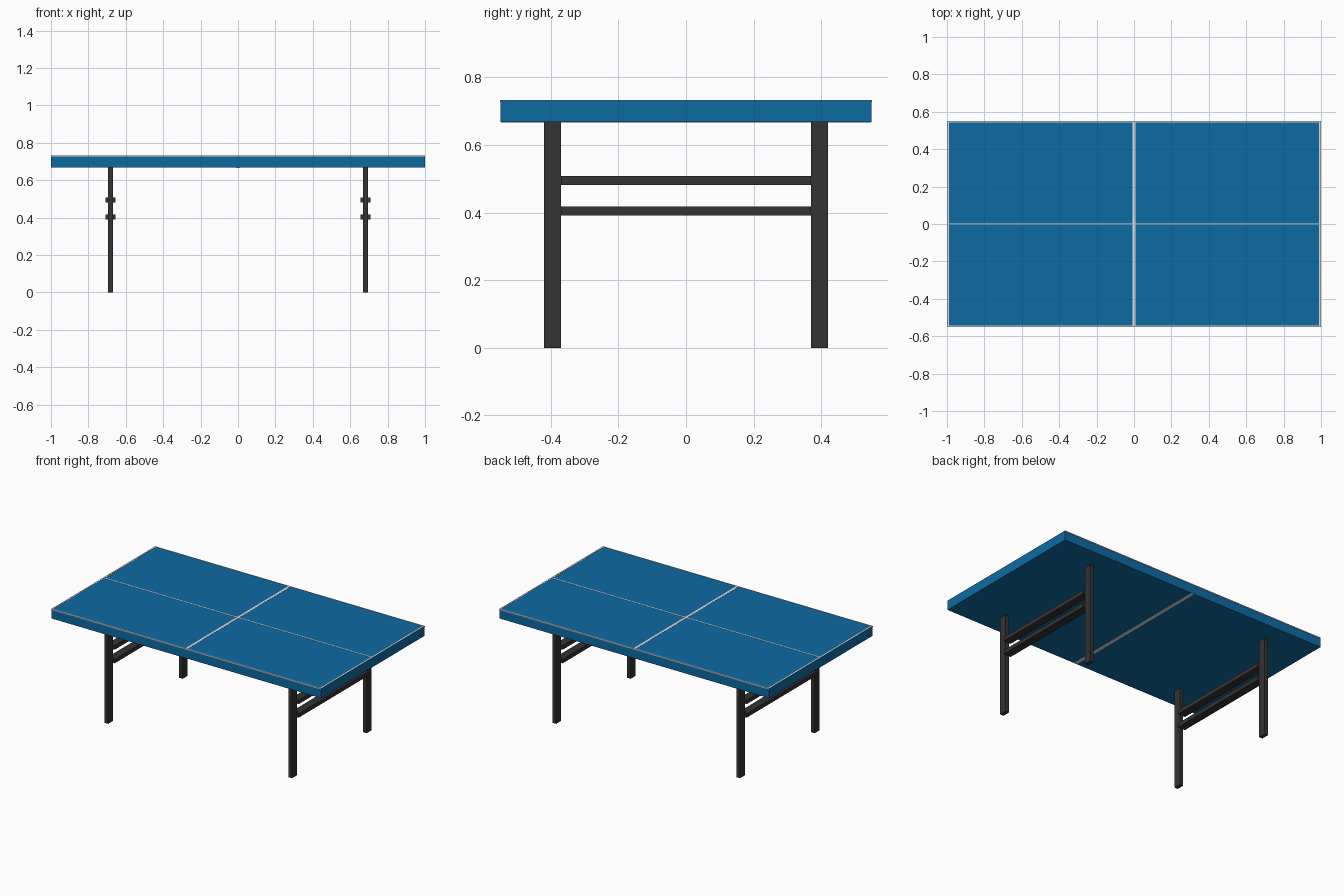
import bpy

if "Cube" in bpy.data.objects:
    bpy.data.objects.remove(bpy.data.objects["Cube"])


def material(name, rgb):
    m = bpy.data.materials.new(name)
    m.diffuse_color = (*rgb, 1.0)
    m.use_nodes = True
    m.node_tree.nodes["Principled BSDF"].inputs["Base Color"].default_value = m.diffuse_color
    return m


blue = material("table blue", (0.004, 0.147, 0.365))
dark = material("dark metal", (0.033, 0.033, 0.033))
white = material("line white", (0.74, 0.74, 0.74))


def box(name, lo, hi, mat):
    """Axis-aligned box between two corners."""
    bpy.ops.mesh.primitive_cube_add(size=1)
    ob = bpy.context.object
    ob.name = name
    ob.data.name = name
    for v in ob.data.vertices:
        v.co = [lo[i] if v.co[i] < 0 else hi[i] for i in range(3)]
    ob.data.materials.append(mat)
    return ob


BOTTOM, TOP = 0.667, 0.731
LINE_TOP = TOP + 0.001

# Playing surface
box("table_top", (-1, -0.548, BOTTOM), (1, 0.548, TOP), blue)

# Painted lines on top: centre cross and the short ends
box("centre_line_long", (-1, -0.004, TOP - 0.001), (1, 0.004, LINE_TOP), white)
box("centre_line_cross", (-0.008, -0.548, TOP - 0.001), (0.008, 0.548, LINE_TOP), white)
for side, s in (("left", -1), ("right", 1)):
    xs = sorted((s * 0.99, s * 0.9995))
    box(f"end_line_{side}", (xs[0], -0.548, TOP - 0.001), (xs[1], 0.548, LINE_TOP), white)

# White edging along the long sides
for side, s in (("front", -1), ("back", 1)):
    ys = sorted((s * 0.543, s * 0.55))
    box(f"side_line_{side}", (-1, ys[0], TOP - 0.005), (1, ys[1], LINE_TOP), white)

# Seam strip on the underside
box("underside_seam", (-0.012, -0.547, BOTTOM - 0.001), (0.012, 0.547, BOTTOM + 0.002), white)

# Leg frames: two legs joined by two rails at each end
for side, s in (("left", -1), ("right", 1)):
    cx = s * 0.682
    for end, t in (("front", -1), ("back", 1)):
        cy = t * 0.395
        box(f"{end}_{side}_leg", (cx - 0.013, cy - 0.025, 0),
            (cx + 0.013, cy + 0.025, BOTTOM), dark)
    for level, z in (("lower", 0.404), ("upper", 0.495)):
        box(f"{level}_{side}_rail", (cx - 0.027, -0.37, z - 0.0135),
            (cx + 0.027, 0.37, z + 0.0135), dark)
